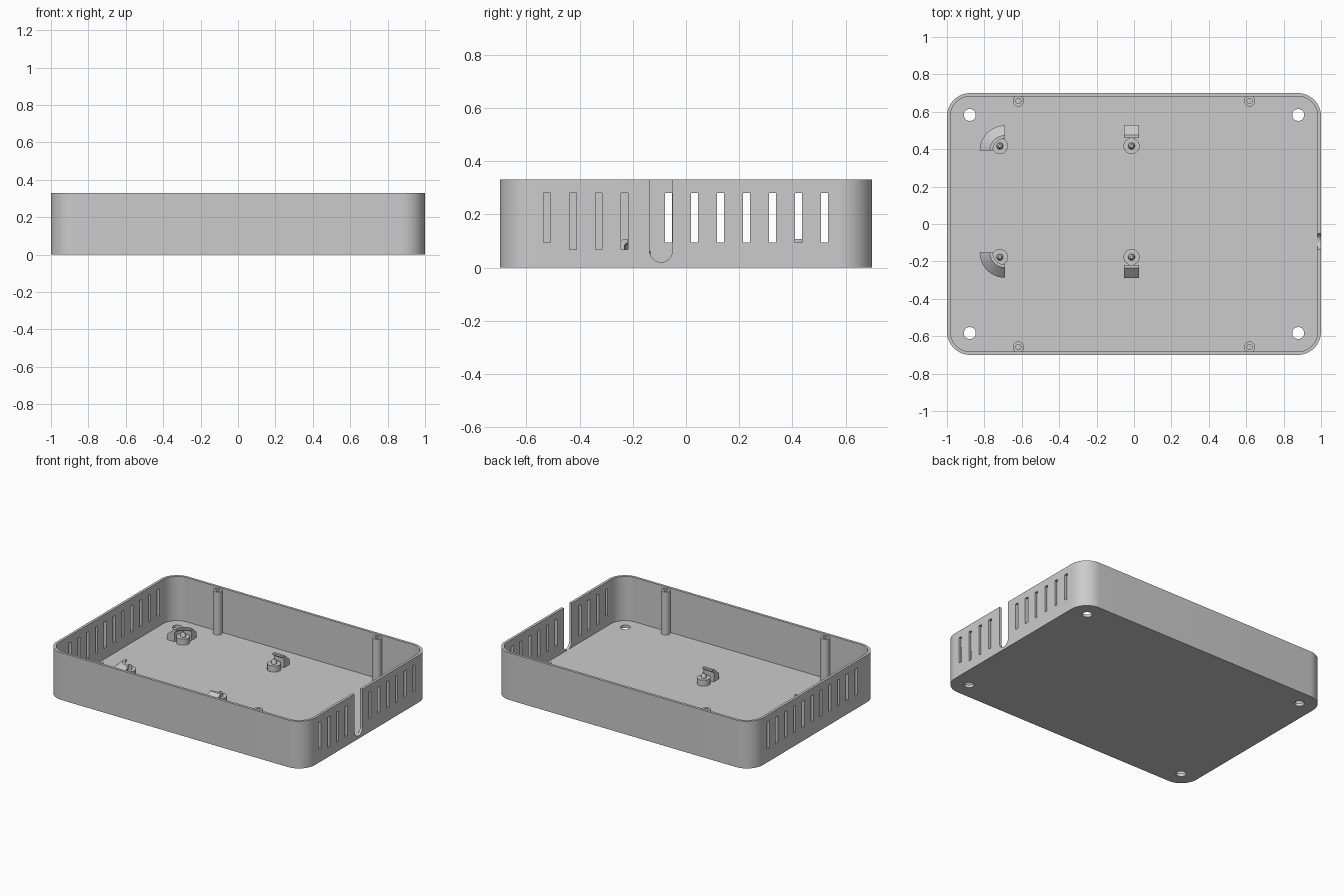
import bpy, bmesh
from math import pi, cos, sin
from mathutils import Matrix

if "Cube" in bpy.data.objects:
    bpy.data.objects.remove(bpy.data.objects["Cube"], do_unlink=True)

grey = bpy.data.materials.new("plain_grey")
grey.use_nodes = True
COLOUR = (0.6, 0.6, 0.6, 1)
grey.diffuse_color = COLOUR
grey.node_tree.nodes["Principled BSDF"].inputs["Base Color"].default_value = COLOUR

HEIGHT, WALL, FLOOR = 0.33, 0.018, 0.02
HX, HY, CORNER = 1.0, 0.7, 0.125


def finish(bm, name):
    bmesh.ops.remove_doubles(bm, verts=bm.verts, dist=1e-5)
    bmesh.ops.recalc_face_normals(bm, faces=bm.faces)
    mesh = bpy.data.meshes.new(name)
    bm.to_mesh(mesh)
    bm.free()
    mesh.materials.append(grey)
    ob = bpy.data.objects.new(name, mesh)
    bpy.context.collection.objects.link(ob)
    return ob


def smooth(ob):
    bpy.ops.object.select_all(action='DESELECT')
    ob.select_set(True)
    bpy.context.view_layer.objects.active = ob
    bpy.ops.object.shade_smooth_by_angle(angle=pi / 6)


def prism(name, points, vector):
    """Extrude a closed outline along a vector."""
    bm = bmesh.new()
    face = bm.faces.new([bm.verts.new(p) for p in points])
    new = bmesh.ops.extrude_face_region(bm, geom=[face])["geom"]
    bmesh.ops.translate(bm, vec=vector, verts=[v for v in new if isinstance(v, bmesh.types.BMVert)])
    return finish(bm, name)


def box(name, x, y, z):
    return prism(name, [(x[0], y[0], z[0]), (x[1], y[0], z[0]), (x[1], y[1], z[0]), (x[0], y[1], z[0])],
                 (0, 0, z[1] - z[0]))


def rounded_block(name, hx, hy, r, z0, z1, steps=16):
    pts = []
    for q, (sx, sy) in enumerate([(1, 1), (-1, 1), (-1, -1), (1, -1)]):
        for i in range(steps + 1):
            a = (q + i / steps) * pi / 2
            pts.append((sx * (hx - r) + r * cos(a), sy * (hy - r) + r * sin(a), z0))
    return prism(name, pts, (0, 0, z1 - z0))


def lathe(name, profile, x, y):
    """Turn an (r, z) profile into a solid of revolution."""
    bm = bmesh.new()
    verts = [bm.verts.new((r, 0, z)) for r, z in profile]
    edges = [bm.edges.new(pair) for pair in zip(verts, verts[1:])]
    bmesh.ops.spin(bm, geom=verts + edges, cent=(0, 0, 0), axis=(0, 0, 1), angle=2 * pi, steps=32)
    bmesh.ops.translate(bm, vec=(x, y, 0), verts=bm.verts)
    ob = finish(bm, name)
    smooth(ob)


def cut(target, cutter):
    mod = target.modifiers.new("cut", 'BOOLEAN')
    mod.operation, mod.solver, mod.object = 'DIFFERENCE', 'EXACT', cutter
    bpy.context.view_layer.objects.active = target
    bpy.ops.object.modifier_apply(modifier=mod.name)
    bpy.data.objects.remove(cutter, do_unlink=True)


# Open tray
tray = rounded_block("tray", HX, HY, CORNER, 0, HEIGHT)
cut(tray, rounded_block("cavity", HX - WALL, HY - WALL, CORNER - WALL, FLOOR, HEIGHT + 0.1))

# Vent slots in the two short walls
PITCH, HALF = 0.0975, 0.013
right_slots = [(-0.523 + PITCH * i, 0.094 if i == 0 else 0.067) for i in range(4)]
right_slots += [(0.52 - PITCH * i, 0.094) for i in range(6)]
left_slots = [(0.52 - PITCH * i, 0.094) for i in range(11)]
for side, slots in ((1, right_slots), (-1, left_slots)):
    for y, low in slots:
        cut(tray, box("slot", (side - 0.06, side + 0.06), (y - HALF, y + HALF), (low, 0.28)))

# Cable notch with a round bottom, open at the rim
NY, NR = -0.094, 0.043
notch = [(0.94, NY + NR * cos(a), FLOOR + NR + NR * sin(a)) for a in [pi + pi * i / 16 for i in range(17)]]
notch += [(0.94, NY + NR, HEIGHT + 0.1), (0.94, NY - NR, HEIGHT + 0.1)]
cut(tray, prism("notch", notch, (0.12, 0, 0)))

# Corner holes through the floor
for x in (-0.878, 0.878):
    for y in (-0.583, 0.583):
        ring = [(x + 0.032 * cos(2 * pi * i / 32), y + 0.032 * sin(2 * pi * i / 32), -0.1) for i in range(32)]
        cut(tray, prism("hole", ring, (0, 0, 0.2)))
smooth(tray)

# Hollow screw posts along the long walls
for x in (-0.618, 0.618):
    for y in (-0.658, 0.658):
        lathe("screw_post", [(0, 0.01), (0.03, 0.01), (0.03, 0.32), (0.014, 0.32), (0.014, 0.2), (0, 0.2)], x, y)

# Board standoffs with tapered pins
MID = 0.12
for x in (-0.717, -0.013):
    for s in (-1, 1):
        lathe("standoff", [(0, 0.01), (0.043, 0.01), (0.043, 0.062), (0.018, 0.062),
                           (0.016, 0.08), (0.008, 0.092), (0, 0.092)], x, MID + s * 0.297)

# Hooked clips: (outward offset, height) section with a sloping back
CLIP = [(0.012, 0.01), (0.07, 0.01), (0.07, 0.058), (0.016, 0.107), (0, 0.107), (0, 0.094), (0.012, 0.085)]
for s in (-1, 1):
    prism("straight_clip", [(-0.053, MID + s * (0.34 + d), z) for d, z in CLIP], (0.08, 0, 0))
    bm = bmesh.new()
    face = bm.faces.new([bm.verts.new((0, 0.065 + d, z)) for d, z in CLIP])
    bmesh.ops.spin(bm, geom=[face], cent=(0, 0, 0), axis=(0, 0, 1), angle=pi / 2, steps=16)
    bmesh.ops.transform(bm, matrix=Matrix.Translation((-0.69, MID + s * 0.272, 0)) @ Matrix.Diagonal((1, s, 1, 1)),
                        verts=bm.verts)
    smooth(finish(bm, "corner_clip"))
